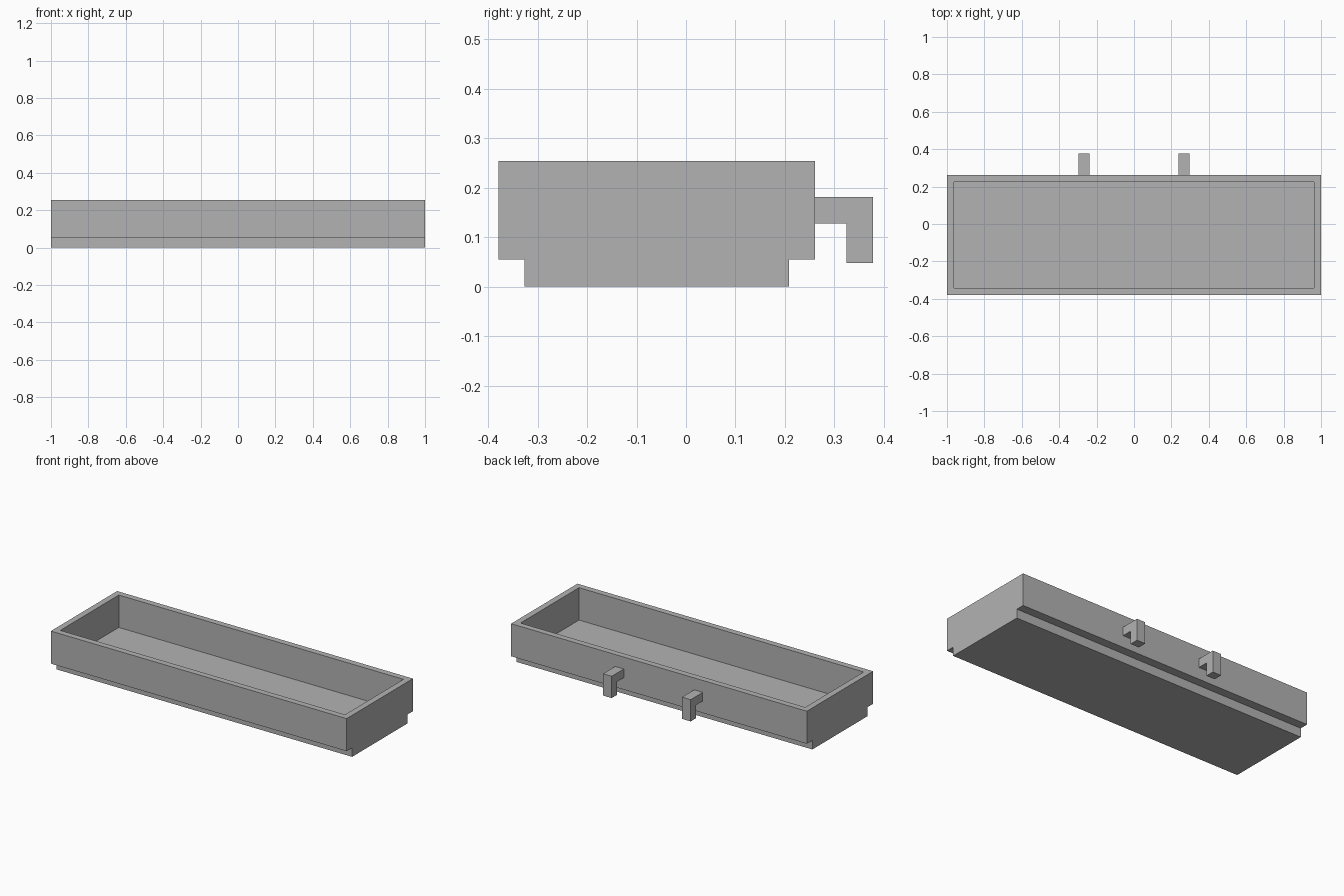
import bpy
import bmesh

cube = bpy.data.objects.get("Cube")
if cube:
    bpy.data.objects.remove(cube, do_unlink=True)

grey = bpy.data.materials.new("plain grey")
grey.use_nodes = True
colour = (0.45, 0.45, 0.45, 1)
grey.diffuse_color = colour
grey.node_tree.nodes["Principled BSDF"].inputs["Base Color"].default_value = colour


def extrude_profile(name, profile, x0, x1):
    """Extrude a (y, z) outline along x into a solid."""
    bm = bmesh.new()
    face = bm.faces.new([bm.verts.new((x0, y, z)) for y, z in profile])
    new = bmesh.ops.extrude_face_region(bm, geom=[face])["geom"]
    moved = [v for v in new if isinstance(v, bmesh.types.BMVert)]
    bmesh.ops.translate(bm, verts=moved, vec=(x1 - x0, 0, 0))
    bmesh.ops.recalc_face_normals(bm, faces=bm.faces)
    mesh = bpy.data.meshes.new(name)
    bm.to_mesh(mesh)
    bm.free()
    mesh.materials.append(grey)
    obj = bpy.data.objects.new(name, mesh)
    bpy.context.collection.objects.link(obj)
    return obj


FRONT, BACK, TOP, STEP, WALL = -0.379, 0.261, 0.254, 0.055, 0.053

# Tray body with a narrower stepped base running its full length
tray = extrude_profile("tray", [
    (FRONT + WALL, 0), (BACK - WALL, 0), (BACK - WALL, STEP), (BACK, STEP),
    (BACK, TOP), (FRONT, TOP), (FRONT, STEP), (FRONT + WALL, STEP)], -1, 1)

# Hollow: inset the top face by the wall thickness and sink it to the floor
bm = bmesh.new()
bm.from_mesh(tray.data)
top = max(bm.faces, key=lambda f: f.calc_center_median().z)
bmesh.ops.inset_region(bm, faces=[top], thickness=WALL)
hollow = bmesh.ops.extrude_face_region(bm, geom=[top])["geom"]
bmesh.ops.delete(bm, geom=[top], context="FACES_ONLY")
for v in hollow:
    if isinstance(v, bmesh.types.BMVert):
        v.co.z = STEP + 0.001
bmesh.ops.recalc_face_normals(bm, faces=bm.faces)
bm.to_mesh(tray.data)
bm.free()

# Pair of hanging hooks on the back wall
hook = [(BACK, 0.128), (BACK, 0.181), (0.378, 0.181),
        (0.378, 0.048), (0.324, 0.048), (0.324, 0.128)]
for side, x in (("left", 0.267), ("right", -0.267)):
    extrude_profile(side + "_hook", hook, x - 0.029, x + 0.029)
